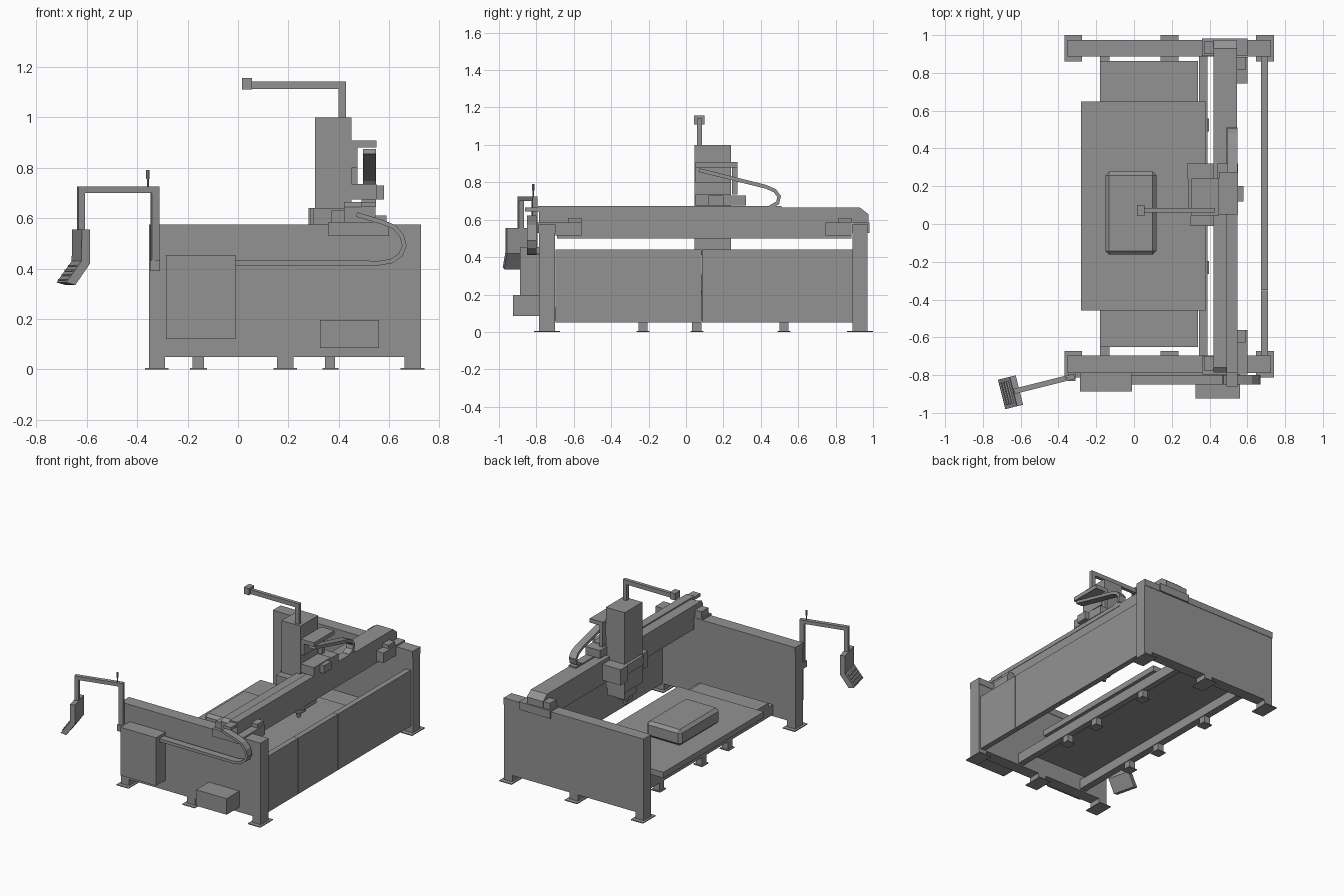
import bpy, bmesh, math
from mathutils import Vector, Matrix

cube = bpy.data.objects.get("Cube")
if cube:
    bpy.data.objects.remove(cube, do_unlink=True)

grey = bpy.data.materials.new("machine_grey")
grey.use_nodes = True
grey.diffuse_color = (0.29, 0.29, 0.29, 1)
grey.node_tree.nodes["Principled BSDF"].inputs["Base Color"].default_value = grey.diffuse_color


def finish(name, bm):
    bmesh.ops.recalc_face_normals(bm, faces=bm.faces)
    mesh = bpy.data.meshes.new(name)
    bm.to_mesh(mesh)
    bm.free()
    mesh.materials.append(grey)
    obj = bpy.data.objects.new(name, mesh)
    bpy.context.scene.collection.objects.link(obj)
    return obj


def box(name, x, y, z, bevel=0):
    """Box given by its (min, max) extent on each axis."""
    bm = bmesh.new()
    size = [b - a for a, b in (x, y, z)]
    mid = [(a + b) / 2 for a, b in (x, y, z)]
    bmesh.ops.create_cube(bm, size=1, matrix=Matrix.Translation(mid) @ Matrix.Diagonal((*size, 1)))
    if bevel:
        bmesh.ops.bevel(bm, geom=bm.edges[:], offset=bevel, segments=1, affect='EDGES')
    return finish(name, bm)


def prism(name, outline, depth):
    """Extrude a closed outline of 3D points along the vector depth."""
    bm = bmesh.new()
    face = bm.faces.new([bm.verts.new(p) for p in outline])
    out = bmesh.ops.extrude_face_region(bm, geom=[face])
    bmesh.ops.translate(bm, vec=Vector(depth),
                        verts=[v for v in out["geom"] if isinstance(v, bmesh.types.BMVert)])
    return finish(name, bm)


def cylinder(name, centre, r1, r2, height, sides=24):
    bm = bmesh.new()
    bmesh.ops.create_cone(bm, cap_ends=True, segments=sides, radius1=r1, radius2=r2,
                          depth=height, matrix=Matrix.Translation(centre))
    obj = finish(name, bm)
    bpy.context.view_layer.objects.active = obj
    obj.select_set(True)
    bpy.ops.object.shade_smooth_by_angle()
    obj.select_set(False)


def ribbon(name, path, thick, place, depth):
    """Strip following a 2D path, thickened in its plane and extruded by depth."""
    pts = [Vector(p) for p in path]
    sides = ([], [])
    for i, p in enumerate(pts):
        d = (pts[min(i + 1, len(pts) - 1)] - pts[max(i - 1, 0)]).normalized()
        n = Vector((-d.y, d.x)) * thick / 2
        sides[0].append(place(p + n))
        sides[1].append(place(p - n))
    prism(name, sides[0] + sides[1][::-1], depth)


# Side walls with legs, floor pads and gantry guides
for side, y0, y1, out in (("right", -0.785, -0.70, -1), ("left", 0.89, 0.97, 1)):
    mid = (y0 + y1) / 2
    box(side + "_wall", (-0.353, 0.725), (y0, y1), (0.05, 0.53))
    box(side + "_wall_cap", (-0.353, 0.725), (y0 - 0.003, y1 + 0.003), (0.53, 0.575))
    for i, (a, b) in enumerate(((-0.353, -0.29), (0.155, 0.22), (0.66, 0.725))):
        box(f"{side}_leg_{i}", (a, b), (y0, y1), (0, 0.05))
        box(f"{side}_pad_{i}", (a - 0.015, b + 0.015), (mid - 0.07, mid + 0.07), (0, 0.006))
    edge = y1 if out > 0 else y0
    box(side + "_guide_plate", (0.36, 0.6), tuple(sorted((edge, edge + out * 0.012))), (0.53, 0.585))
    box(side + "_gantry_foot", (0.36, 0.6), (y0, y1), (0.575, 0.585))
    box(side + "_gantry_block", (0.37, 0.42), (y0 + 0.01, y1), (0.585, 0.63))
    # Gantry drive motors just inside the walls
    a, b = (-0.70, -0.56) if out < 0 else (0.745, 0.885)
    box(side + "_drive_motor", (0.54, 0.6), (a, b), (0.515, 0.585))
    box(side + "_drive_cover", (0.54, 0.59), (a + 0.07, b), (0.585, 0.61))

# Rear cover in three panels
seams = (-0.70, -0.35, 0.085, 0.89)
for i, (a, b) in enumerate(zip(seams, seams[1:])):
    box(f"rear_panel_{i}", (0.672, 0.71), (a + 0.001, b - 0.001), (0.05, 0.44))

# Bed frame, feet and tables
for i, (a, b) in enumerate(((-0.18, -0.13), (0.345, 0.39))):
    box(f"bed_beam_{i}", (a, b), (-0.70, 0.89), (0.06, 0.13))
    for j, y in enumerate((-0.23, 0.058, 0.524)):
        box(f"bed_leg_{i}_{j}", (a, b - 0.005), (y - 0.025, y + 0.025), (0, 0.06))
        box(f"bed_pad_{i}_{j}", (a - 0.01, b + 0.008), (y - 0.035, y + 0.035), (0, 0.006))
box("bed_plate", (-0.18, 0.34), (-0.65, 0.862), (0.125, 0.16))
box("work_table", (-0.28, 0.38), (-0.458, 0.648), (0.16, 0.20))
box("workpiece", (-0.152, 0.118), (-0.162, 0.278), (0.20, 0.31), 0.02)

# Gantry beam with sloped ends and cable tray
beam = ((-0.69, 0.50), (0.885, 0.50), (0.885, 0.585), (0.975, 0.585), (0.975, 0.63),
        (0.93, 0.665), (-0.76, 0.665), (-0.785, 0.645), (-0.785, 0.585), (-0.69, 0.585))
prism("gantry_beam", [(0.42, y, z) for y, z in beam], (0.125, 0, 0))
box("cable_tray", (0.49, 0.548), (-0.79, 0.51), (0.645, 0.674))
box("tray_end", (0.49, 0.548), (-0.86, -0.79), (0.645, 0.665))

# Spindle column, carriage and tool
box("carriage_left_block", (0.28, 0.42), (0.24, 0.32), (0.53, 0.64))
box("carriage_right_block", (0.30, 0.42), (-0.01, 0.045), (0.53, 0.64))
box("carriage_front", (0.285, 0.305), (0.06, 0.24), (0.575, 0.64))
box("spindle_column", (0.305, 0.45), (0.045, 0.24), (0.44, 1.0))
box("spindle_head", (0.31, 0.44), (0.1, 0.235), (0.39, 0.44))
cylinder("spindle_nose", (0.37, 0.14, 0.395), 0.045, 0.06, 0.08)
cylinder("tool", (0.37, 0.14, 0.335), 0.012, 0.025, 0.05)
box("carriage_bridge", (0.44, 0.55), (0.05, 0.24), (0.675, 0.735))
box("carriage_motor", (0.55, 0.58), (0.12, 0.2), (0.675, 0.73))
box("carriage_side", (0.44, 0.55), (0.24, 0.32), (0.675, 0.73))
box("chain_plate", (0.45, 0.475), (0.245, 0.275), (0.735, 0.88))
box("chain_bracket", (0.45, 0.55), (0.05, 0.275), (0.88, 0.908))
box("chain_arm", (0.45, 0.475), (0.05, 0.24), (0.80, 0.88))

# Cable chains
ribbon("upper_cable_chain", [(0.07, 0.865), (0.25, 0.82), (0.43, 0.775), (0.475, 0.755), (0.498, 0.725),
       (0.49, 0.69), (0.45, 0.668)], 0.02, lambda p: (0.495, p.x, p.y), (0.053, 0, 0))
ribbon("side_cable_chain", [(-0.28, 0.428), (0.2, 0.424), (0.56, 0.422), (0.61, 0.43), (0.645, 0.455), (0.66, 0.49),
       (0.65, 0.53), (0.62, 0.565), (0.57, 0.585), (0.47, 0.615)], 0.018,
       lambda p: (p.x, -0.80, p.y), (0, -0.05, 0))
box("side_chain_tray", (-0.05, 0.5), (-0.85, -0.785), (0.412, 0.422))

# Cabinets on the front wall
box("control_cabinet", (-0.285, -0.01), (-0.888, -0.785), (0.12, 0.455))
box("lower_cabinet", (0.325, 0.56), (-0.925, -0.785), (0.085, 0.197))

# Camera arm above the column
box("camera_post", (0.398, 0.428), (0.06, 0.085), (1.0, 1.142))
box("camera_arm", (0.05, 0.398), (0.06, 0.085), (1.112, 1.142))
box("camera_head", (0.015, 0.055), (0.042, 0.1), (1.11, 1.157))

# Swivelling control pendant, built along local -x and turned about its pole
turn = Matrix.Translation((-0.33, -0.81, 0)) @ Matrix.Rotation(math.radians(14), 4, 'Z')
pendant = [
    box("pendant_pole", (-0.015, 0.015), (-0.014, 0.014), (0.40, 0.725)),
    box("pendant_arm", (-0.315, 0.015), (-0.014, 0.014), (0.70, 0.725)),
    box("pendant_drop", (-0.315, -0.288), (-0.014, 0.014), (0.48, 0.70)),
    prism("pendant_case", [(x, -0.08, z) for x, z in ((-0.285, 0.555), (-0.318, 0.555), (-0.32, 0.43),
          (-0.382, 0.345), (-0.345, 0.335), (-0.285, 0.42))], (0, 0.16, 0)),
]
for i in range(4):
    x, z = -0.335 - 0.013 * i, 0.412 - 0.0185 * i
    pendant.append(box(f"pendant_button_row_{i}", (x - 0.006, x + 0.006), (-0.06, 0.06), (z - 0.004, z + 0.003)))
for part in pendant:
    part.data.transform(turn)
box("pendant_mount", (-0.35, -0.31), (-0.83, -0.785), (0.39, 0.435))
cylinder("beacon_stem", (-0.358, -0.817, 0.74), 0.004, 0.004, 0.04, 8)
cylinder("beacon_tip", (-0.358, -0.817, 0.773), 0.007, 0.007, 0.035, 10)
